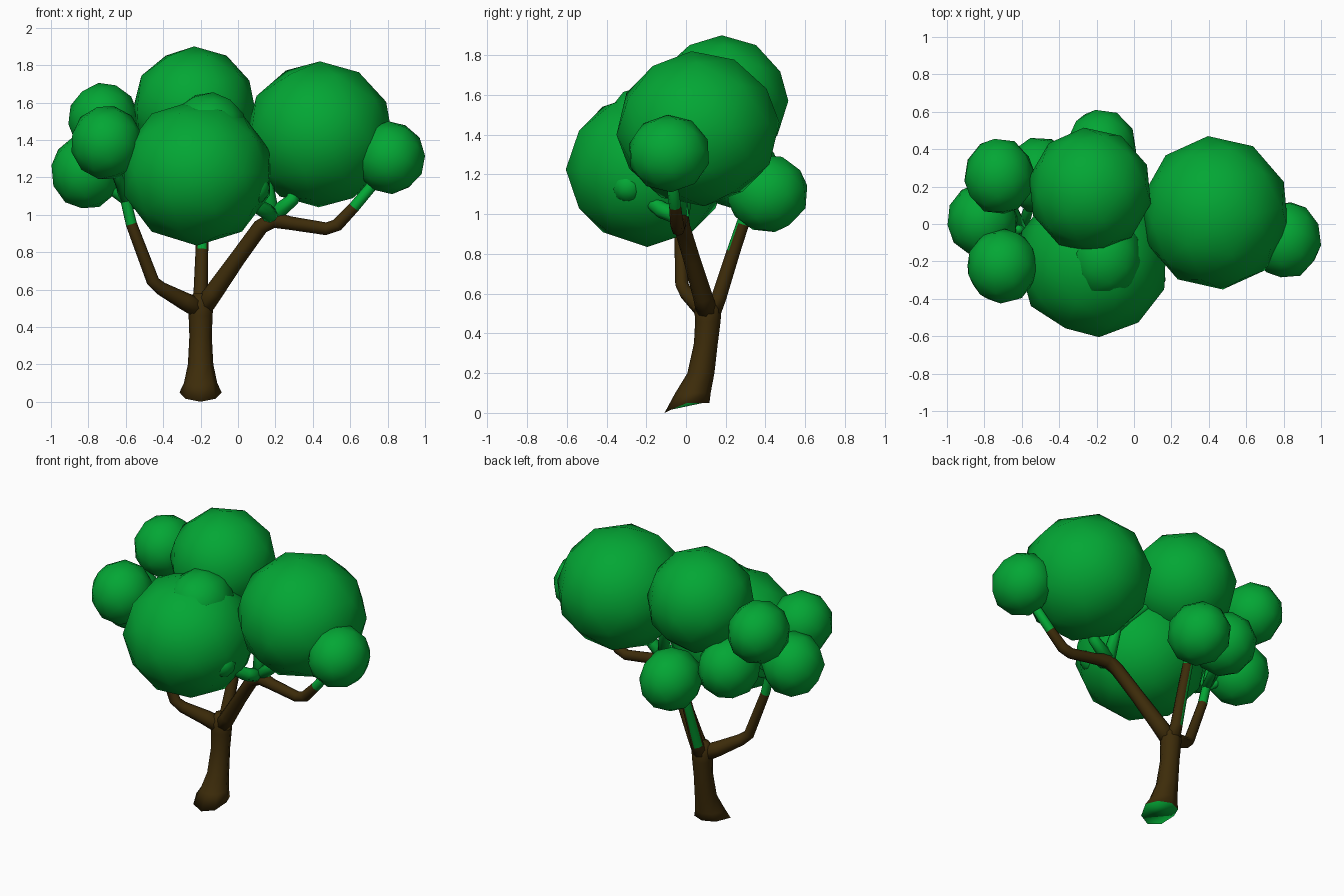
import bpy, bmesh, math, random
from mathutils import Vector, Euler

if "Cube" in bpy.data.objects:
    bpy.data.objects.remove(bpy.data.objects["Cube"])

random.seed(4)


def material(name, rgb):
    m = bpy.data.materials.new(name)
    m.diffuse_color = (*rgb, 1)
    m.use_nodes = True
    m.node_tree.nodes["Principled BSDF"].inputs["Base Color"].default_value = m.diffuse_color
    return m


BARK = material("bark brown", (0.047, 0.025, 0.003))
LEAF = material("leaf green", (0.001, 0.385, 0.035))


def finish(bm, name, mats):
    bmesh.ops.recalc_face_normals(bm, faces=bm.faces)
    for f in bm.faces:
        f.smooth = True
    me = bpy.data.meshes.new(name)
    bm.to_mesh(me)
    bm.free()
    for m in mats:
        me.materials.append(m)
    ob = bpy.data.objects.new(name, me)
    bpy.context.collection.objects.link(ob)
    return ob


def blob(name, centre, radii, turn=None):
    """Low-poly leaf ball, turned (randomly by default), fitted to its bounds."""
    bm = bmesh.new()
    bmesh.ops.create_icosphere(bm, subdivisions=2, radius=1)
    rot = Euler(turn or [random.uniform(0, math.tau) for _ in range(3)]).to_matrix()
    for v in bm.verts:
        v.co = rot @ v.co
    for k in range(3):
        top = max(v.co[k] for v in bm.verts)
        for v in bm.verts:
            v.co[k] = centre[k] + v.co[k] / top * radii[k]
    finish(bm, name, [LEAF])


def tube(name, pts, green=lambda c, n: False, level=False, sides=8):
    """Tapered limb through (x, y, z, radius) points; 'green' picks leaf faces."""
    bm = bmesh.new()
    P = [Vector(p[:3]) for p in pts]
    rings = []
    for i, p in enumerate(P):
        t = (P[min(i + 1, len(P) - 1)] - P[max(i - 1, 0)]).normalized()
        if level:
            t = Vector((0, 0, 1))
        u = Vector((0, 1, 0)).cross(t).normalized()
        w = t.cross(u)
        rings.append([bm.verts.new(p + pts[i][3] * (u * math.cos(a) + w * math.sin(a)))
                      for a in [math.tau * k / sides for k in range(sides)]])
    for a, b in zip(rings, rings[1:]):
        for k in range(sides):
            j = (k + 1) % sides
            bm.faces.new((a[k], a[j], b[j], b[k]))
    base = bm.faces.new(rings[0])
    bm.faces.new(rings[-1])
    if level:  # foot dips to the ground at the front, green underside
        for v in rings[0]:
            v.co.z = min(0.05, max(0, 0.052 + 0.48 * v.co.y))
        base.material_index = 1
    bmesh.ops.recalc_face_normals(bm, faces=bm.faces)
    for f in bm.faces:
        if green(f.calc_center_median(), f.normal):
            f.material_index = 1
    finish(bm, name, [BARK, LEAF])


# Leaf balls: large
blob("front_foliage", (-0.22, -0.195, 1.225), (0.39, 0.41, 0.39), (math.pi / 2, 0, 0.08))
blob("top_foliage", (-0.235, 0.18, 1.57), (0.325, 0.335, 0.33), (0, 0, 0.1))
blob("right_foliage", (0.435, 0.06, 1.43), (0.39, 0.41, 0.39), (0.08, 0, 0.1))
# Leaf balls: small
small = {
    "right_tip": (0.813, -0.085, 1.305),
    "left_back": (-0.72, 0.255, 1.51),
    "left_front": (-0.703, -0.225, 1.385),
    "left_outer": (-0.81, 0.02, 1.23),
    "back_low": (-0.175, 0.41, 1.105),
    "back_left": (-0.505, 0.26, 1.22),
    "crown_front": (-0.155, -0.18, 1.46),
}
for n, c in small.items():
    grow = 0.015 if n == "crown_front" else 0
    blob(n + "_foliage", c, (0.187 + grow, 0.2 + grow, 0.195))

# Trunk
tube("trunk", [(-0.2, 0.005, 0.03, 0.113), (-0.2, 0.035, 0.1, 0.089), (-0.2, 0.075, 0.2, 0.068),
               (-0.2, 0.1, 0.35, 0.06), (-0.2, 0.11, 0.46, 0.064), (-0.2, 0.11, 0.52, 0.068),
               (-0.2, 0.11, 0.58, 0.04)], level=True)

# Main limbs
tube("left_limb", [(-0.19, 0.11, 0.49, 0.055), (-0.29, 0.07, 0.54, 0.047),
                   (-0.41, 0.0, 0.605, 0.036), (-0.455, -0.02, 0.645, 0.034),
                   (-0.57, -0.03, 0.95, 0.03), (-0.61, -0.03, 1.12, 0.028),
                   (-0.62, -0.03, 1.2, 0.025)], lambda c, n: c.z > 0.95)
tube("right_limb", [(-0.2, 0.11, 0.49, 0.055), (-0.13, 0.085, 0.585, 0.05),
                    (0.0, 0.03, 0.77, 0.043), (0.12, -0.02, 0.935, 0.042),
                    (0.19, -0.03, 0.975, 0.046), (0.28, -0.035, 0.955, 0.036),
                    (0.47, -0.04, 0.925, 0.034), (0.53, -0.045, 0.945, 0.034),
                    (0.62, -0.055, 1.04, 0.03), (0.82, -0.085, 1.28, 0.028)],
     lambda c, n: c.x > 0.63)
tube("back_limb", [(-0.2, 0.12, 0.49, 0.05), (-0.2, 0.165, 0.58, 0.038),
                   (-0.193, 0.238, 0.81, 0.034), (-0.19, 0.285, 0.95, 0.032),
                   (-0.18, 0.3, 1.0, 0.03), (-0.175, 0.4, 1.1, 0.026)],
     lambda c, n: c.z > 0.95 or (c.z > 0.6 and n.y - 1.6 * n.x > 1.2)
     or (c.z > 0.82 and n.y < -0.5))

# Green twigs running into the leaf balls
leafy = lambda c, n: True
root_l, root_r = (-0.6, -0.03, 1.08, 0.03), (0.18, -0.03, 0.99, 0.045)
for n in ("left_back", "left_front", "left_outer", "back_left"):
    tube(n + "_twig", [root_l, (*small[n], 0.022)], leafy)
tube("right_twig", [root_r, (0.29, -0.03, 1.08, 0.036), (0.435, 0.03, 1.4, 0.025)], leafy)
tube("top_twig", [root_r, (0.15, 0.02, 1.2, 0.032), (-0.15, 0.15, 1.5, 0.025)], leafy)
tube("crown_twig", [root_r, (0.15, -0.12, 1.02, 0.042), (0.05, -0.2, 1.08, 0.04),
                    (-0.15, -0.17, 1.45, 0.025)], leafy)
# Leafy knob breaking through the front ball
blob("twig_knob", (0.08, -0.29, 1.14), (0.09, 0.085, 0.085))
